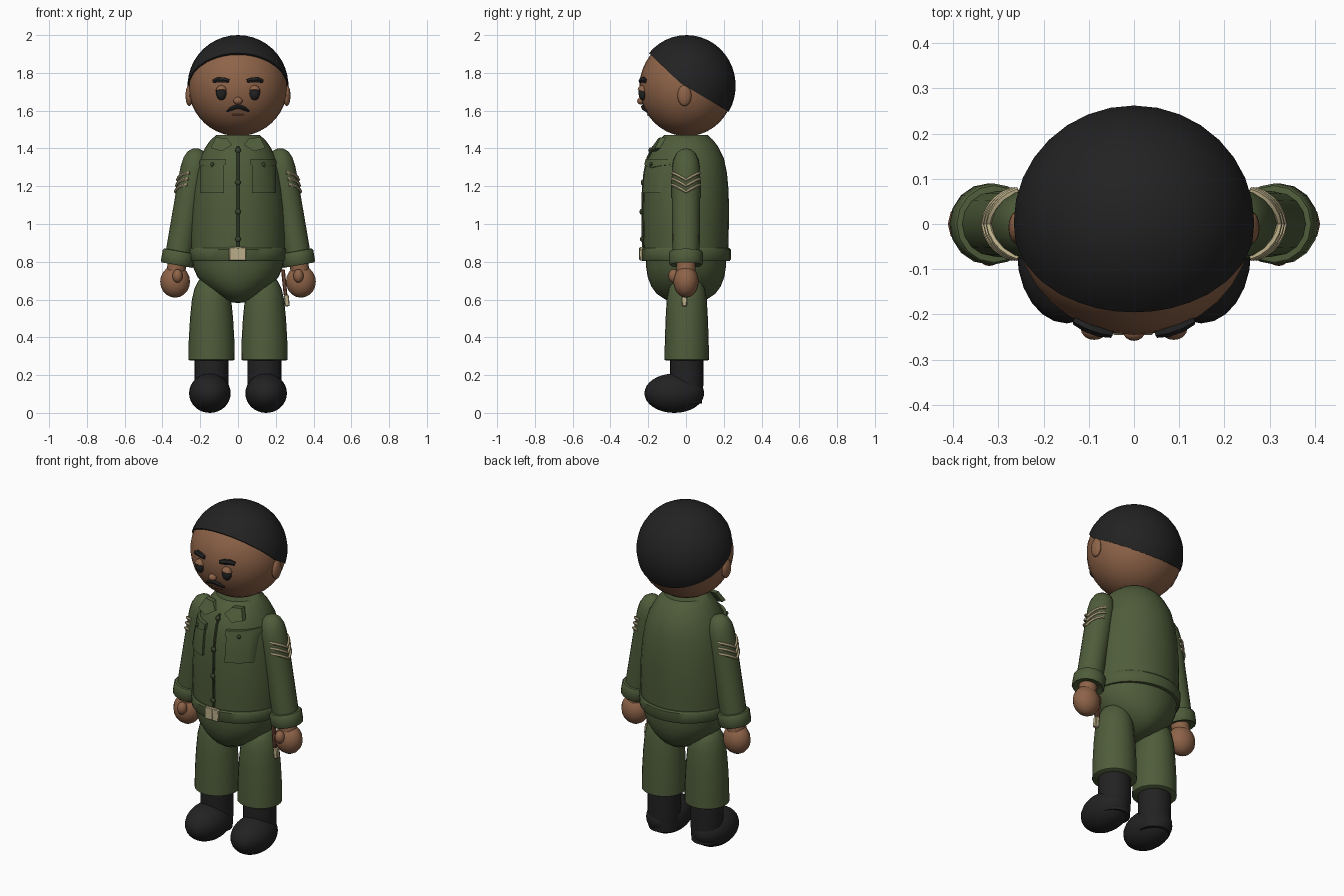
import bpy, bmesh, math
from mathutils import Matrix, Vector

if "Cube" in bpy.data.objects:
    bpy.data.objects.remove(bpy.data.objects["Cube"])


def material(name, rgb):
    m = bpy.data.materials.new(name)
    m.diffuse_color = (*rgb, 1)
    m.use_nodes = True
    m.node_tree.nodes["Principled BSDF"].inputs["Base Color"].default_value = m.diffuse_color
    return m


SKIN = material("brown skin", (0.27, 0.125, 0.065))
LIP = material("dark lip", (0.15, 0.06, 0.035))
GREEN = material("olive cloth", (0.078, 0.108, 0.043))
DARK = material("dark olive trim", (0.04, 0.056, 0.025))
BLACK = material("black", (0.016, 0.016, 0.017))
CREAM = material("cream", (0.5, 0.43, 0.25))


def finish(name, bm, mat, matrix=Matrix()):
    bm.transform(matrix)
    bmesh.ops.recalc_face_normals(bm, faces=bm.faces)
    mesh = bpy.data.meshes.new(name)
    bm.to_mesh(mesh)
    bm.free()
    mesh.materials.append(mat)
    ob = bpy.data.objects.new(name, mesh)
    bpy.context.collection.objects.link(ob)
    return ob


def lathe(name, sections, mat, matrix=Matrix(), n=24):
    """Stack of elliptical sections (z, rx, ry), capped at both ends."""
    bm = bmesh.new()
    rings = [[bm.verts.new((rx * math.cos(2 * math.pi * i / n), ry * math.sin(2 * math.pi * i / n), z))
              for i in range(n)] for z, rx, ry in sections]
    for a, b in zip(rings, rings[1:]):
        for i in range(n):
            bm.faces.new((a[i], a[(i + 1) % n], b[(i + 1) % n], b[i]))
    bm.faces.new(rings[0])
    bm.faces.new(rings[-1])
    return finish(name, bm, mat, matrix)


def ball(name, centre, radii, mat, cuts=(), rot=Matrix(), seg=16):
    """Ellipsoid; each cut (point, normal) removes what lies behind it."""
    bm = bmesh.new()
    bmesh.ops.create_uvsphere(bm, u_segments=seg, v_segments=seg * 2 // 3, radius=1)
    bm.transform(Matrix.Translation(centre) @ rot @ Matrix.Diagonal((*radii, 1)))
    for point, normal in cuts:
        bmesh.ops.bisect_plane(bm, geom=bm.verts[:] + bm.edges[:] + bm.faces[:],
                               plane_co=point, plane_no=normal, clear_inner=True)
        bmesh.ops.holes_fill(bm, edges=[e for e in bm.edges if e.is_boundary])
    return finish(name, bm, mat)


def box(name, centre, size, mat, rot=Matrix(), bevel=0.004):
    bm = bmesh.new()
    bmesh.ops.create_cube(bm, size=1)
    bm.transform(Matrix.Diagonal((*size, 1)))
    bmesh.ops.bevel(bm, geom=bm.edges[:], offset=bevel, segments=1, affect='EDGES')
    return finish(name, bm, mat, Matrix.Translation(centre) @ rot)


def tube(name, points, radius, mat, matrix=Matrix(), taper=None):
    cu = bpy.data.curves.new(name, 'CURVE')
    cu.dimensions = '3D'
    cu.bevel_depth, cu.bevel_resolution, cu.use_fill_caps = radius, 1, True
    sp = cu.splines.new('POLY')
    sp.points.add(len(points) - 1)
    for i, p in enumerate(points):
        sp.points[i].co = (*p, 1)
        sp.points[i].radius = taper[i] if taper else 1
    tmp = bpy.data.objects.new(name + "_path", cu)
    bpy.context.collection.objects.link(tmp)
    bm = bmesh.new()
    bm.from_mesh(tmp.evaluated_get(bpy.context.evaluated_depsgraph_get()).to_mesh())
    bpy.data.objects.remove(tmp)
    return finish(name, bm, mat, matrix)


# Torso, belt and hips
TORSO = [(0.81, .248, .222), (0.95, .254, .226), (1.08, .25, .228), (1.18, .24, .225), (1.27, .225, .217),
         (1.35, .203, .2), (1.41, .17, .17), (1.445, .145, .143), (1.47, .115, .115)]
lathe("jacket", TORSO, GREEN, n=32)
lathe("belt", [(.805, .25, .232), (.812, .255, .237), (.865, .26, .237), (.873, .255, .23)], GREEN, n=32)
lathe("hips", [(.82, .245, .213), (.77, .237, .211), (.72, .215, .203), (.67, .173, .184), (.63, .12, .155),
               (.6, .07, .11), (.585, .03, .05), (.582, .004, .008)], GREEN, n=32)
box("buckle", (-.002, -.236, .842), (.09, .02, .072), CREAM)
box("buckle_bar", (0, -.247, .842), (.012, .006, .06), CREAM, bevel=.001)


def front_y(x, z):
    """Depth of the jacket front at (x, z)."""
    for (z0, a0, b0), (z1, a1, b1) in zip(TORSO, TORSO[1:]):
        if z <= z1:
            t = (z - z0) / (z1 - z0)
            a, b = a0 + t * (a1 - a0), b0 + t * (b1 - b0)
            return -b * math.sqrt(max(0, 1 - (x / a) ** 2))
    return -.11


def patch(name, x0, x1, z0, z1, thick, mat, point=0.0, cols=6, rows=4):
    """Padded patch following the jacket front; point lowers its middle."""
    bm = bmesh.new()
    grid = []
    for j in range(rows + 1):
        row = []
        for i in range(cols + 1):
            u = i / cols
            x = x0 + (x1 - x0) * u
            low = z0 - point * (1 - abs(2 * u - 1))
            z = low + (z1 - low) * j / rows
            row.append(bm.verts.new((x, front_y(x, z) - thick, z)))
        grid.append(row)
    for j in range(rows):
        for i in range(cols):
            bm.faces.new((grid[j][i], grid[j][i + 1], grid[j + 1][i + 1], grid[j + 1][i]))
    ext = bmesh.ops.extrude_face_region(bm, geom=bm.faces[:], use_keep_orig=True)
    for v in ext["geom"]:
        if isinstance(v, bmesh.types.BMVert):
            v.co.y += thick + .015
    return finish(name, bm, mat)


# Front closure with buttons
tube("placket", [(0, front_y(0, z) - .002, z) for z in (.87, .95, 1.08, 1.18, 1.27, 1.35, 1.41)], .008, DARK)
for z in (1.39, 1.22, 1.065, .92):
    ball("button", (0, front_y(0, z) - .008, z), (.015, .01, .015), DARK, seg=12)

# Head, hair and face
HC = Vector((0, .004, 1.727))
ball("head", HC, (.262, .25, .262), SKIN, seg=32)
ball("hair", (0, .003, 1.732), (.267, .26, .268), BLACK, seg=32,
     cuts=[((0, -.03, 1.746), (0, .69, .72)), ((0, -.03, 1.746), (0, .51, .86))])


def face_point(x, z, out=0.0):
    return (x, HC.y - .25 * math.sqrt(1 - (x / .262) ** 2 - ((z - HC.z) / .262) ** 2) - out, z)


ball("nose", face_point(0, 1.652, .003), (.024, .02, .02), SKIN)
tube("moustache", [face_point(x, z, .003) for x, z in
                   ((-.058, 1.596), (-.035, 1.611), (-.012, 1.62), (.012, 1.62), (.035, 1.611), (.058, 1.596))],
     .012, BLACK, taper=(.35, .9, 1, 1, .9, .35))
tube("mouth", [face_point(x, 1.578, -.001) for x in (-.032, -.01, .01, .032)], .006, LIP)

for s in (-1, 1):
    side = "left" if s > 0 else "right"
    # Brow, eye, lid and ear
    tube(side + "_brow", [face_point(s * x, z, .001) for x, z in
                          ((.048, 1.757), (.075, 1.762), (.105, 1.764), (.13, 1.755))], .016, BLACK,
         taper=(.7, 1, 1, .7))
    e = Vector(face_point(s * .088, 1.695))
    ball(side + "_eye", e, (.028, .022, .04), BLACK)
    ball(side + "_eyelid", e + Vector((0, -.002, .004)), (.031, .027, .036), SKIN,
         cuts=[(e + Vector((0, 0, .01)), (0, .25, 1))])
    ball(side + "_ear", (s * .258, -.008, 1.68), (.02, .037, .056), SKIN)

    # Collar flap
    bm = bmesh.new()
    f = bm.faces.new([bm.verts.new((s * x, -.197 + (z - 1.385) * .6 + x * .15, z)) for x, z in
                      ((.03, 1.42), (.085, 1.385), (.145, 1.402), (.118, 1.458), (.062, 1.455))])
    ext = bmesh.ops.extrude_face_region(bm, geom=[f], use_keep_orig=True)
    for v in ext["geom"]:
        if isinstance(v, bmesh.types.BMVert):
            v.co.y += .03
    finish(side + "_collar", bm, GREEN)

    # Chest pocket with flap and button
    patch(side + "_pocket", s * .073, s * .2, 1.165, 1.33, .016, GREEN)
    patch(side + "_pocket_flap", s * .067, s * .205, 1.315, 1.345, .024, GREEN, point=.018)
    ball(side + "_pocket_button", (s * .136, front_y(.136, 1.315) - .026, 1.315), (.011, .009, .011), DARK, seg=10)

    # Sleeve, cuff and rank stripes, built along the tilted arm axis
    arm = Matrix.Translation((s * .32, 0, .80)) @ Matrix.Rotation(-s * .177, 4, 'Y')
    lathe(side + "_sleeve", [(0, .07, .07), (.1, .072, .073), (.4, .074, .076), (.5, .073, .075), (.55, .066, .067),
                             (.585, .05, .05), (.603, .028, .028), (.609, .005, .005)], GREEN, arm, n=16)
    lathe(side + "_cuff", [(-.01, .066, .066), (-.018, .082, .084), (-.01, .088, .09), (.048, .088, .09),
                           (.056, .083, .085), (.058, .07, .07)], GREEN, arm, n=16)
    for k in range(3):
        z0 = .362 + k * .032
        angles = [math.radians(-75 + 15 * i) for i in range(11)]
        tube(side + "_rank_stripe", [(s * .077 * math.cos(a), .077 * math.sin(a), z0 + .05 * abs(math.sin(a)))
                                     for a in angles], .008, CREAM, arm)

    # Hand and thumb
    lathe(side + "_wrist", [(-.06, .05, .05), (.0, .05, .05)], SKIN, arm, n=16)
    ball(side + "_hand", (s * .333, 0, .695), (.079, .067, .085), SKIN)
    ball(side + "_thumb", (s * .32, -.065, .725), (.027, .028, .036), SKIN)

    # Trouser leg and boot
    at = Matrix.Translation((s * .14, .004, 0))
    lathe(side + "_trouser_leg", [(.278, .116, .112), (.282, .122, .118), (.38, .121, .116), (.5, .114, .112),
                                  (.6, .104, .106), (.66, .09, .095), (.7, .07, .075), (.725, .035, .035)],
          GREEN, at)
    lathe(side + "_boot_shaft", [(.05, .085, .08), (.15, .09, .088), (.3, .09, .088)], BLACK, at)
    ball(side + "_boot_foot", (s * .149, -.062, .104), (.11, .158, .104), BLACK, seg=24)

# Small hanging strap with a pale tip on one hip
box("hip_strap", (.245, -.008, .69), (.02, .022, .14), LIP, Matrix.Rotation(-.1, 4, 'Y'))
box("hip_strap_tip", (.258, -.008, .595), (.026, .026, .062), CREAM, Matrix.Rotation(-.1, 4, 'Y'))

for ob in bpy.context.collection.objects:
    ob.select_set(True)
    bpy.context.view_layer.objects.active = ob
bpy.ops.object.shade_smooth_by_angle(angle=math.radians(40))
